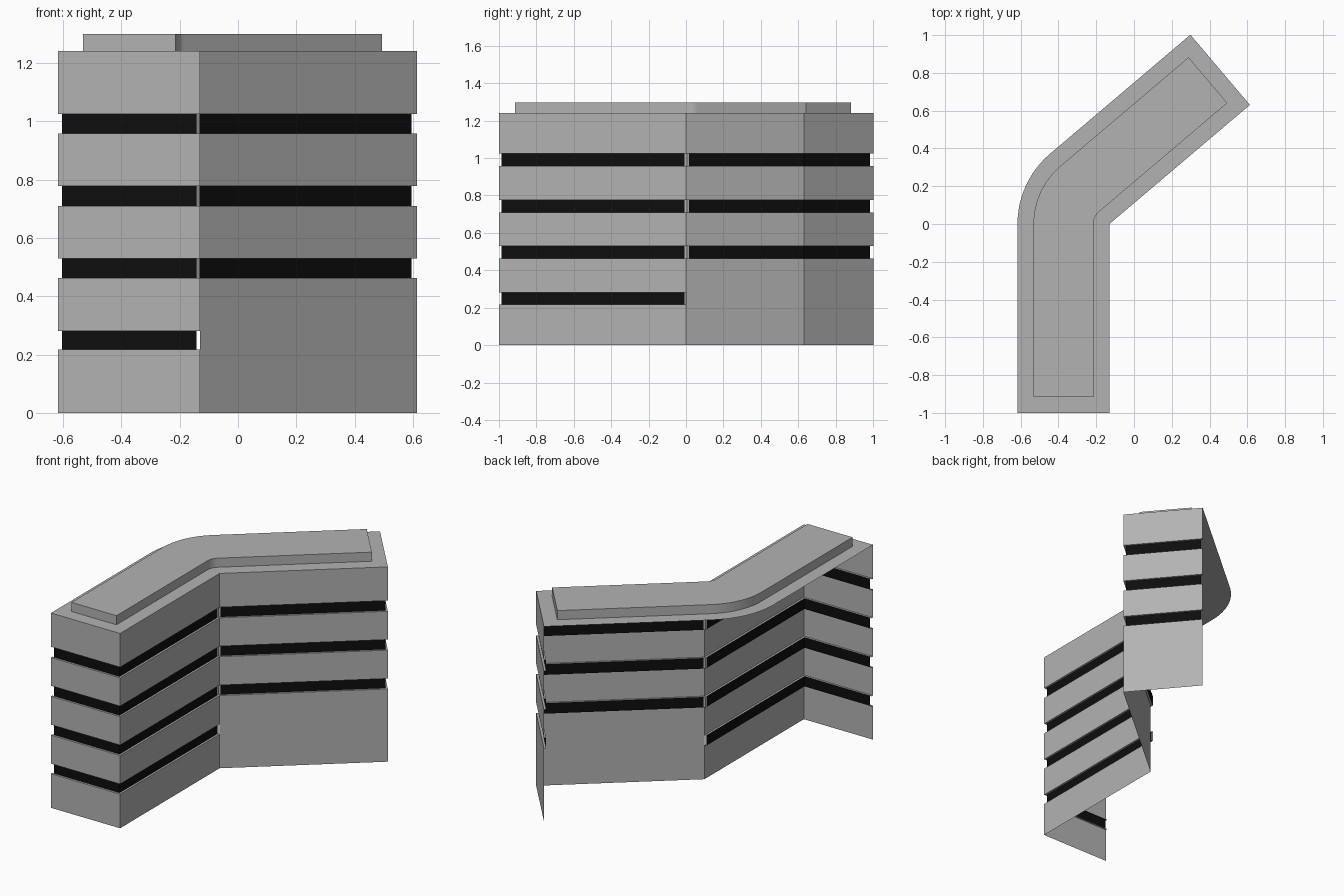
import bpy, bmesh, math
from mathutils import Vector

if "Cube" in bpy.data.objects:
    bpy.data.objects.remove(bpy.data.objects["Cube"])

W = 0.487                      # building depth
H = 1.24                       # roof level
REC = 0.013                    # window band recess
C = Vector((-0.13, 0.0))       # inside corner, centre of the rounded bend
ANG = math.radians(40.3)       # direction of the angled wing
D = Vector((math.cos(ANG), math.sin(ANG)))
N = Vector((-D.y, D.x))
LEN = 0.975                    # wing length


def material(name, rgb):
    m = bpy.data.materials.new(name)
    m.diffuse_color = (*rgb, 1)
    m.use_nodes = True
    m.node_tree.nodes["Principled BSDF"].inputs["Base Color"].default_value = m.diffuse_color
    return m


GREY = material("concrete grey", (0.45, 0.45, 0.45))
BLACK = material("window black", (0.004, 0.004, 0.004))


def finish(bm, name, mat):
    me = bpy.data.meshes.new(name)
    bm.to_mesh(me)
    bm.free()
    me.materials.append(mat)
    ob = bpy.data.objects.new(name, me)
    bpy.context.collection.objects.link(ob)
    return ob


def outline(inset):
    """Bent plan outline, both sides following arcs round the inside corner."""
    a0, a1, n = math.pi, math.pi / 2 + ANG, 12
    arc = [a0 + (a1 - a0) * i / n for i in range(n + 1)]

    def side(r):
        pts = [Vector((C.x - r, -1 + inset))]
        pts += [C + r * Vector((math.cos(a), math.sin(a))) for a in arc]
        return pts + [C + r * N + D * (LEN - inset)]
    inner = side(inset) if inset > 0 else [Vector((C.x, -1)), C, C + D * LEN]
    return inner + side(W - inset)[::-1]


# Roof sheet and raised roof slab
bm = bmesh.new()
bm.faces.new([bm.verts.new((p.x, p.y, H)) for p in outline(0)])
finish(bm, "roof_deck", GREY)

bm = bmesh.new()
f = bm.faces.new([bm.verts.new((p.x, p.y, H)) for p in outline(0.085)])
top = bmesh.ops.extrude_face_region(bm, geom=[f])
bmesh.ops.translate(bm, vec=(0, 0, 0.058),
                    verts=[v for v in top["geom"] if isinstance(v, bmesh.types.BMVert)])
bmesh.ops.recalc_face_normals(bm, faces=bm.faces)
finish(bm, "raised_roof_slab", GREY)

# Wall path: front end, inner side, wing side, wing end (the outer side is open)
PATH = [Vector((C.x - W, -1)), Vector((C.x, -1)), C, C + D * LEN, C + D * LEN + N * W]


def offset(i, d):
    """Path point i moved inwards by d with a mitred corner."""
    ns = []
    for a, b in ((i - 1, i), (i, i + 1)):
        if a >= 0 and b < len(PATH):
            t = (PATH[b] - PATH[a]).normalized()
            ns.append(Vector((-t.y, t.x)))
    m = sum(ns, Vector((0, 0)))
    return PATH[i] + m * (d * len(ns) / m.length_squared if len(ns) > 1 else d)


def quad(bm, p, q, z0, z1, p2=None, q2=None):
    p2, q2 = p2 or p, q2 or q
    bm.faces.new([bm.verts.new((*v, z)) for v, z in ((p, z0), (q, z0), (q2, z1), (p2, z1))])


BANDS = [(0.217, 0.281), (0.463, 0.529), (0.710, 0.777), (0.957, 1.025)]
GAP = 0.014
walls, glass = bmesh.new(), bmesh.new()
for i in range(4):
    p, q = PATH[i], PATH[i + 1]
    pi, qi = offset(i, REC), offset(i + 1, REC)
    t = (q - p).normalized()
    gp = pi + t * (GAP if i in (0, 2) else 0)      # glass stops short of the
    gq = qi - t * (GAP if i in (1, 3) else 0)      # bend and the open ends
    z = 0
    for a, b in (BANDS if i < 2 else BANDS[1:]):
        quad(walls, p, q, z, a)                    # solid wall below the band
        quad(walls, p, q, a, a, pi, qi)            # sill
        quad(walls, pi, qi, b, b, p, q)            # head
        quad(glass, gp, gq, a, b)
        if i == 1:
            quad(walls, gq, qi, a, b)              # post at the bend
        if i == 2:
            quad(walls, pi, gp, a, b)
        z = b
    quad(walls, p, q, z, H)
for bm, name, mat in ((walls, "walls", GREY), (glass, "window_bands", BLACK)):
    bmesh.ops.remove_doubles(bm, verts=bm.verts, dist=1e-5)
    finish(bm, name, mat)
